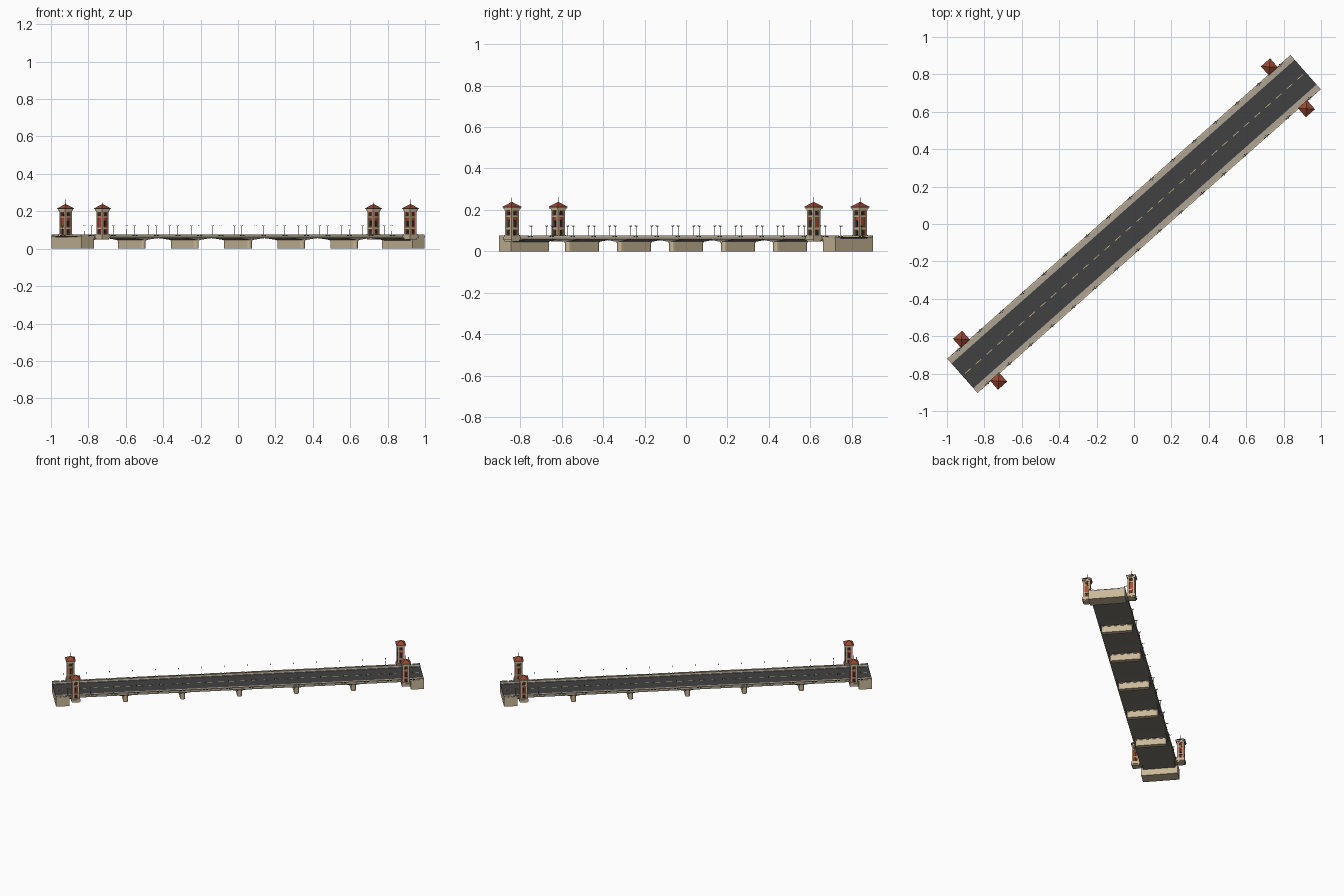
import bpy, bmesh, math
from mathutils import Matrix, Vector

if "Cube" in bpy.data.objects:
    bpy.data.objects.remove(bpy.data.objects["Cube"], do_unlink=True)

HEADING = math.radians(41.5)
HALF_LEN, HALF_WID = 1.225, 0.122
BAY, LAMP_GAP = 0.379, 0.153
IDENT = Matrix.Identity(4)


def material(name, srgb):
    lin = [((c + 0.055) / 1.055) ** 2.4 for c in srgb]
    m = bpy.data.materials.new(name)
    m.use_nodes = True
    m.diffuse_color = (*lin, 1)
    bsdf = next(n for n in m.node_tree.nodes if n.type == 'BSDF_PRINCIPLED')
    bsdf.inputs["Base Color"].default_value = (*lin, 1)
    return m


STONE = material("warm stone", (0.79, 0.72, 0.595))
PAVING = material("grey paving", (0.68, 0.645, 0.58))
ASPHALT = material("asphalt", (0.255, 0.255, 0.26))
PAINT = material("faded road paint", (0.72, 0.67, 0.50))
GIRDER = material("grey girder", (0.48, 0.47, 0.43))
TILE = material("roof tile", (0.59, 0.28, 0.20))
BRICK = material("red brick", (0.69, 0.28, 0.18))
GLASS = material("dark window", (0.17, 0.17, 0.18))
METAL = material("lamp metal", (0.24, 0.25, 0.23))


def box(bm, centre, size, frame=IDENT):
    m = frame @ Matrix.Translation(centre) @ Matrix.Diagonal((*size, 1))
    bmesh.ops.create_cube(bm, size=1, matrix=m)


def slab(bm, s, t, z0, z1, size, frame=IDENT):
    box(bm, (s, t, (z0 + z1) / 2), (*size, z1 - z0), frame)


def cone(bm, centre, r1, r2, depth, sides, frame=IDENT):
    bmesh.ops.create_cone(bm, cap_ends=True, segments=sides, radius1=r1, radius2=r2,
                          depth=depth, matrix=frame @ Matrix.Translation(centre))


def finish(name, bm, mat):
    bmesh.ops.recalc_face_normals(bm, faces=bm.faces)
    me = bpy.data.meshes.new(name)
    bm.to_mesh(me)
    bm.free()
    me.materials.append(mat)
    ob = bpy.data.objects.new(name, me)
    ob.rotation_euler.z = HEADING
    bpy.context.collection.objects.link(ob)


# Haunched girder, arching between piers
bm = bmesh.new()
previous = None
STEPS = 12
for i in range(6 * STEPS + 1):
    s = -3 * BAY + i * BAY / STEPS
    f = (i % STEPS) / STEPS * 2 - 1
    low = 0.045 + 0.015 * (1 - f * f)
    ring = [bm.verts.new((s, t, z)) for t, z in
            ((-0.108, low), (0.108, low), (0.108, 0.062), (-0.108, 0.062))]
    if previous:
        for k in range(4):
            n = (k + 1) % 4
            bm.faces.new((previous[k], previous[n], ring[n], ring[k]))
    else:
        bm.faces.new(ring)
    previous = ring
bm.faces.new(previous)
slab(bm, 0, 0, 0.057, 0.062, (2 * HALF_LEN - 0.02, 2 * HALF_WID - 0.006))
finish("deck_girder", bm, GIRDER)

# Road, centre line and pavements
bm = bmesh.new()
slab(bm, 0, 0, 0.060, 0.066, (2 * HALF_LEN, 0.178))
finish("roadway", bm, ASPHALT)

bm = bmesh.new()
for i in range(32):
    slab(bm, (i - 15.5) * LAMP_GAP / 2, 0, 0.0655, 0.0668, (0.040, 0.0045))
finish("centre_dashes", bm, PAINT)

bm = bmesh.new()
for side in (-1, 1):
    slab(bm, 0, side * 0.105, 0.061, 0.069, (2 * HALF_LEN, 0.034))
finish("pavements", bm, PAVING)

# Parapet panels with short railings, posts and lamps between them
parapet, rails, lamps = [bmesh.new() for _ in range(3)]
for side in (-1, 1):
    t = side * 0.118
    for i in range(17):
        s = (i - 8) * LAMP_GAP
        length = 0.118
        if abs(s) > 1.2:
            s, length = math.copysign(1.2, s), 0.05
        slab(parapet, s, t, 0.068, 0.076, (length, 0.006))
    for i in range(16):
        s = (i - 7.5) * LAMP_GAP
        slab(rails, s, t, 0.068, 0.0745, (0.036, 0.004))
        slab(parapet, s, t, 0.060, 0.077, (0.007, 0.007))
        cone(lamps, (s, t, 0.099), 0.0011, 0.0009, 0.044, 6)
        slab(lamps, s, t, 0.120, 0.1215, (0.002, 0.013))
        for d in (-0.006, 0.006):
            cone(lamps, (s, t + d, 0.122), 0.002, 0.0028, 0.004, 6)
finish("parapets", parapet, STONE)
finish("parapet_railings", rails, METAL)
finish("street_lamps", lamps, METAL)

# Piers with rounded noses and a cap course
bm = bmesh.new()
for i in range(-2, 3):
    for width, length, z0, z1 in ((0.032, 0.208, 0, 0.043), (0.038, 0.218, 0.043, 0.051)):
        core = length - width
        slab(bm, i * BAY, 0, z0, z1, (width, core))
        for side in (-1, 1):
            cone(bm, (i * BAY, side * core / 2, (z0 + z1) / 2),
                 width / 2, width / 2, z1 - z0, 12)
finish("piers", bm, STONE)

# Abutments
bm = bmesh.new()
for end in (-1, 1):
    slab(bm, end * (HALF_LEN - 0.044), 0, 0, 0.0645, (0.088, 2 * HALF_WID))
    for side in (-1, 1):
        slab(bm, end * (HALF_LEN - 0.044), side * 0.1195, 0.06, 0.0675, (0.088, 0.006))
finish("abutments", bm, STONE)

# Four gate towers beside the deck ends
stone, brick, glass, tiles, finial = [bmesh.new() for _ in range(5)]
for end in (-1, 1):
    for side in (-1, 1):
        place = Matrix.Translation((end * 1.099, side * 0.149, 0))
        slab(brick, 0, 0, 0.07, 0.205, (0.040, 0.040), place)
        # plinth, bands and cornice: half width, bottom, top
        for half, z0, z1 in ((0.025, 0.048, 0.056), (0.030, 0.056, 0.070),
                             (0.027, 0.070, 0.078), (0.0235, 0.106, 0.114),
                             (0.0235, 0.166, 0.173), (0.025, 0.196, 0.204),
                             (0.029, 0.204, 0.213)):
            slab(stone, 0, 0, z0, z1, (2 * half, 2 * half), place)
        for a in (-1, 1):
            for b in (-1, 1):
                slab(stone, a * 0.0185, b * 0.0185, 0.07, 0.2, (0.010, 0.010), place)
        # arched windows; the outer end face keeps a plain brick middle panel
        for k in range(4):
            frame = place @ Matrix.Rotation(k * math.pi / 2, 4, 'Z')
            outward = frame.to_3x3() @ Vector((1, 0, 0))
            openings = [(0.013, 0.080, 0.097), (0.016, 0.175, 0.186)]
            if outward.x * end < 0.5:
                openings.append((0.012, 0.118, 0.146))
            for w, z0, z1 in openings:
                slab(glass, 0.0195, 0, z0, z1, (0.004, w), frame)
                arch = frame @ Matrix.Translation((0.0195, 0, z1)) \
                    @ Matrix.Rotation(math.pi / 2, 4, 'Y')
                cone(glass, (0, 0, 0), w / 2, w / 2, 0.004, 12, arch)
        # pyramid roof and spike
        turned = place @ Matrix.Rotation(math.pi / 4, 4, 'Z')
        cone(tiles, (0, 0, 0.2265), 0.046, 0.002, 0.023, 4, turned)
        slab(finial, 0, 0, 0.2125, 0.2152, (0.064, 0.064), place)
        cone(finial, (0, 0, 0.249), 0.0015, 0.001, 0.026, 6, place)
finish("tower_stonework", stone, STONE)
finish("tower_brick_core", brick, BRICK)
finish("tower_windows", glass, GLASS)
finish("tower_roofs", tiles, TILE)
finish("tower_eaves_and_finials", finial, METAL)
